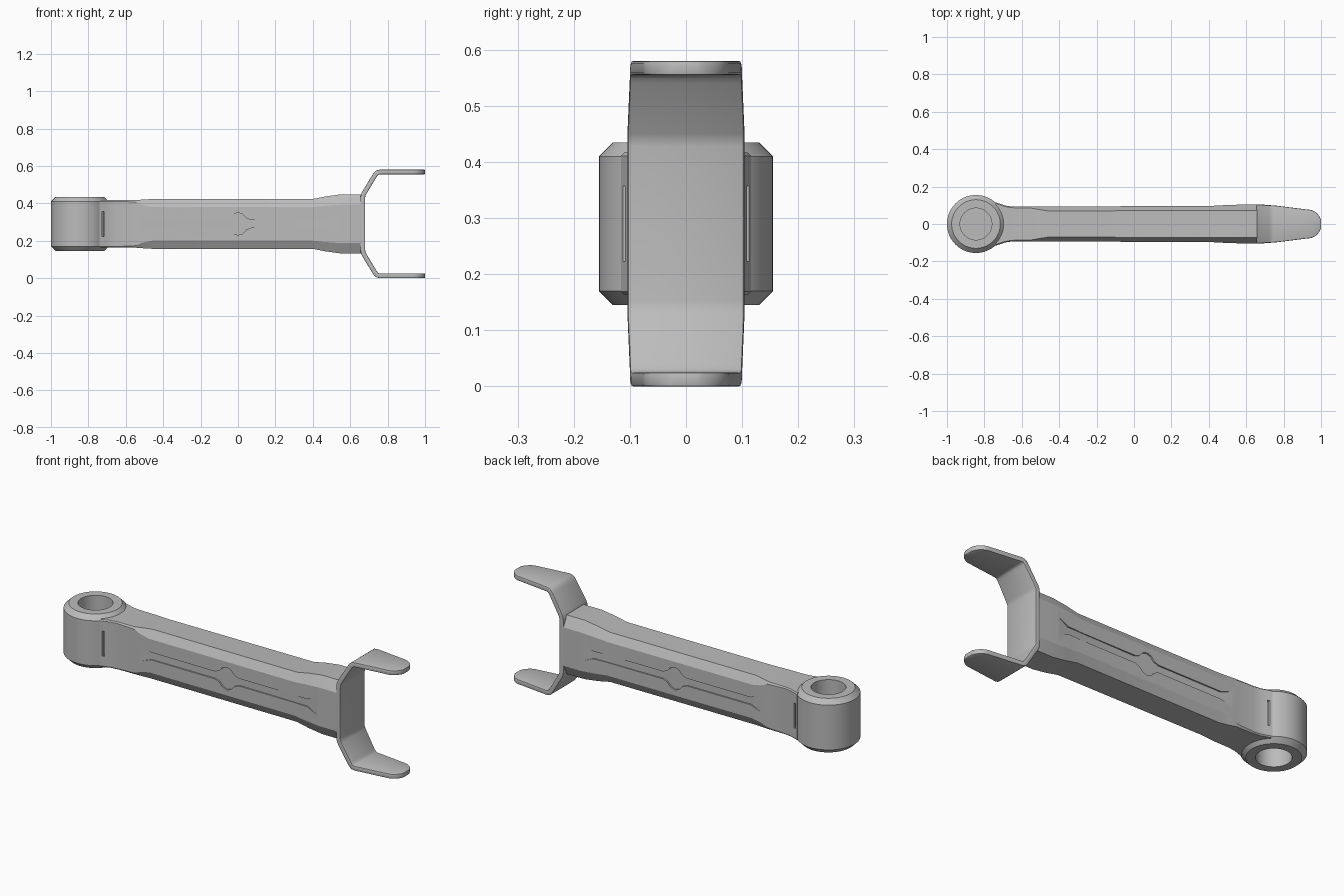
import bpy, bmesh, math
from mathutils import Vector

if "Cube" in bpy.data.objects:
    bpy.data.objects.remove(bpy.data.objects["Cube"])

MID = 0.29  # height of the symmetry plane

metal = bpy.data.materials.new("grey metal")
metal.use_nodes = True
GREY = (0.5, 0.5, 0.5, 1)
metal.diffuse_color = GREY
metal.node_tree.nodes["Principled BSDF"].inputs["Base Color"].default_value = GREY


def finish(name, bm):
    bmesh.ops.remove_doubles(bm, verts=bm.verts, dist=1e-5)
    bmesh.ops.recalc_face_normals(bm, faces=bm.faces)
    mesh = bpy.data.meshes.new(name)
    bm.to_mesh(mesh)
    bm.free()
    mesh.materials.append(metal)
    ob = bpy.data.objects.new(name, mesh)
    bpy.context.collection.objects.link(ob)
    return ob


def loft(name, rings):
    bm = bmesh.new()
    loops = [[bm.verts.new(p) for p in ring] for ring in rings]
    n = len(loops[0])
    for a, b in zip(loops, loops[1:]):
        for i in range(n):
            j = (i + 1) % n
            bm.faces.new((a[i], a[j], b[j], b[i]))
    bm.faces.new(loops[0])
    bm.faces.new(loops[-1])
    return finish(name, bm)


def activate(ob):
    bpy.ops.object.select_all(action='DESELECT')
    ob.select_set(True)
    bpy.context.view_layer.objects.active = ob


def apply_all(ob):
    activate(ob)
    for m in list(ob.modifiers):
        bpy.ops.object.modifier_apply(modifier=m.name)


def smooth(ob, degrees):
    activate(ob)
    bpy.ops.object.shade_smooth_by_angle(angle=math.radians(degrees))


# Pivot boss: lathed, chamfered, with a blind bore in each end
half = [(0, 0.02), (0.085, 0.02), (0.085, 0.145), (0.13, 0.145), (0.155, 0.12)]
profile = half + [(r, -z) for r, z in reversed(half)]
bm = bmesh.new()
pts = [bm.verts.new((r - 0.845, 0, z + MID)) for r, z in profile]
edges = [bm.edges.new(e) for e in zip(pts, pts[1:])]
bmesh.ops.spin(bm, geom=pts + edges, cent=(-0.845, 0, 0), axis=(0, 0, 1),
               angle=2 * math.pi, steps=64)
smooth(finish("pivot_boss", bm), 30)


# Arm: chamfered section lofted along x
def octagon(x, hy, hz, cy, cz):
    quarter = [(hy, hz - cz), (hy - cy, hz)]
    right = quarter + [(-y, z) for y, z in reversed(quarter)]
    return [(x, y, z + MID) for y, z in right + [(-y, -z) for y, z in right]]


arm = loft("arm", [octagon(*s) for s in [
    (-0.74, 0.116, 0.127, 0.006, 0.006),
    (-0.715, 0.108, 0.127, 0.006, 0.006),
    (-0.69, 0.099, 0.127, 0.006, 0.006),
    (-0.65, 0.093, 0.127, 0.006, 0.006),
    (-0.55, 0.093, 0.127, 0.008, 0.01),
    (-0.51, 0.094, 0.13, 0.016, 0.03),
    (-0.46, 0.094, 0.133, 0.024, 0.043),
    (0.4, 0.096, 0.133, 0.024, 0.043),
    (0.47, 0.1, 0.147, 0.027, 0.05),
    (0.55, 0.103, 0.158, 0.03, 0.055),
    (0.66, 0.103, 0.158, 0.03, 0.055)]])

# Shallow side channels with a widened middle, and slots by the boss
channel = [(-0.53, 0.05, 0.096), (-0.45, 0.02, 0.087), (-0.07, 0.02, 0.087),
           (-0.045, 0.03, 0.087), (-0.025, 0.052, 0.087), (0, 0.06, 0.087),
           (0.025, 0.052, 0.087), (0.045, 0.03, 0.087), (0.07, 0.02, 0.087),
           (0.48, 0.02, 0.093), (0.55, 0.05, 0.105)]
slot = [(-0.728, 0.067, 0.08), (-0.716, 0.067, 0.08)]
cutters = []
for side in (-1, 1):
    for shape in (channel, slot):
        rings = [[(x, side * y, MID + z) for y, z in
                  ((d, -h), (0.14, -h), (0.14, h), (d, h))] for x, h, d in shape]
        cutter = loft("cutter", rings)
        cutter.hide_render = True
        cutters.append(cutter)
        mod = arm.modifiers.new("cut", 'BOOLEAN')
        mod.operation = 'DIFFERENCE'
        mod.solver = 'EXACT'
        mod.object = cutter
apply_all(arm)
for cutter in cutters:
    bpy.data.objects.remove(cutter)
smooth(arm, 20)

# Fork: bent strap with tapering, round-ended prongs
prong = [(0.667, 0.138, 0.104), (0.669, 0.153, 0.104), (0.675, 0.166, 0.104),
         (0.73, 0.257, 0.1), (0.738, 0.268, 0.1), (0.747, 0.275, 0.099),
         (0.76, 0.2775, 0.098)]
for i in range(9):
    a = math.radians(75) * i / 8
    prong.append((0.93 + 0.07 * math.sin(a) / math.sin(math.radians(75)),
                  0.2775, 0.077 * math.cos(a)))
path = [(x, -z, w) for x, z, w in reversed(prong)] + prong
bm = bmesh.new()
rows = [[bm.verts.new((x, s * w, z + MID)) for s in (-1, 1)] for x, z, w in path]
for a, b in zip(rows, rows[1:]):
    bm.faces.new((a[0], a[1], b[1], b[0]))
fork = finish("fork", bm)
solid = fork.modifiers.new("thickness", 'SOLIDIFY')
solid.thickness = 0.025
solid.offset = 0
solid.use_even_offset = True
bevel = fork.modifiers.new("edge", 'BEVEL')
bevel.width = 0.004
bevel.segments = 2
bevel.limit_method = 'ANGLE'
bevel.angle_limit = math.radians(50)
apply_all(fork)
smooth(fork, 35)
